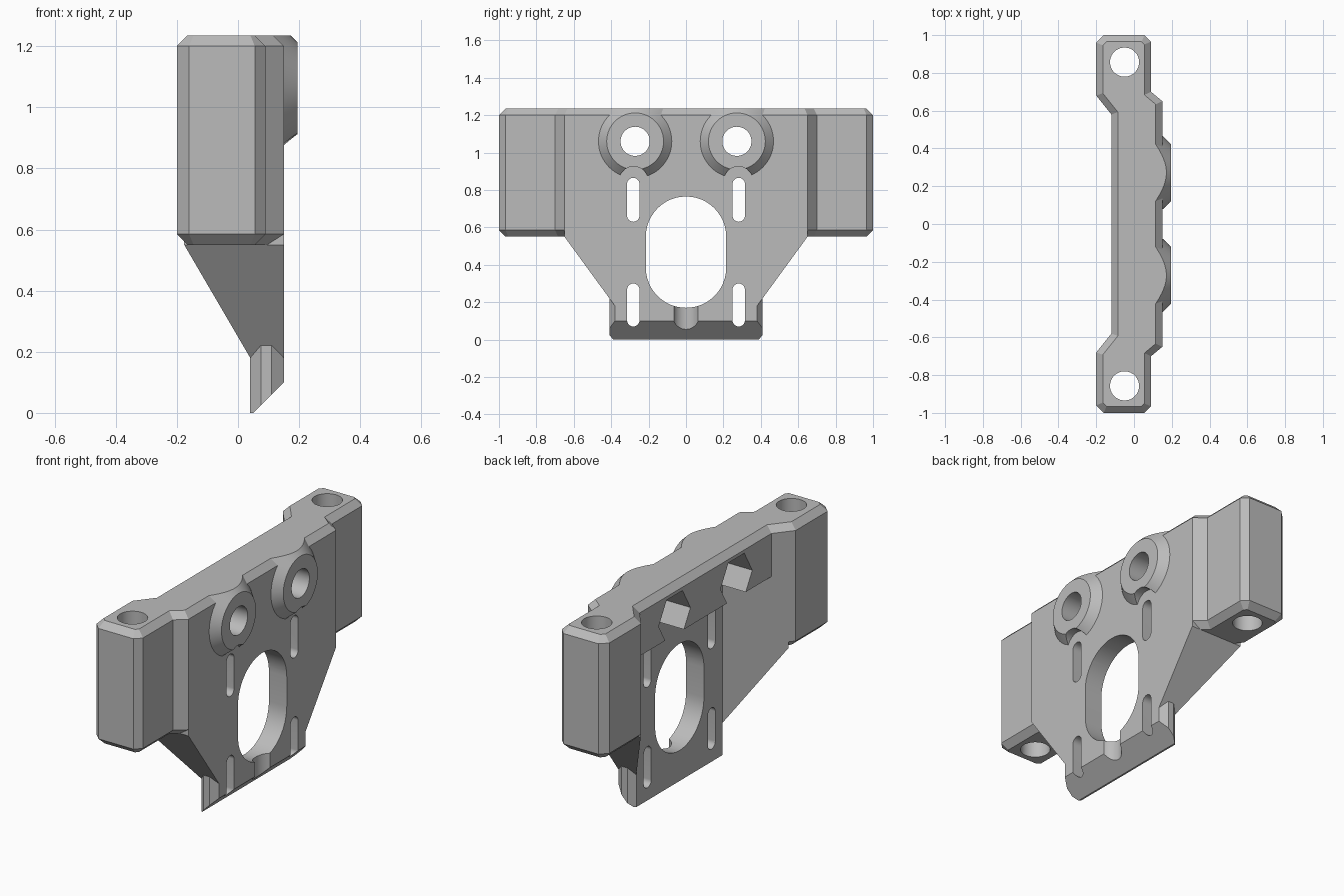
import bpy, bmesh
from math import pi, sin, cos

cube = bpy.data.objects.get("Cube")
if cube:
    bpy.data.objects.remove(cube, do_unlink=True)

grey = bpy.data.materials.new("grey_plastic")
grey.use_nodes = True
grey.diffuse_color = (0.5, 0.5, 0.5, 1)
grey.node_tree.nodes["Principled BSDF"].inputs["Base Color"].default_value = (0.5, 0.5, 0.5, 1)


def arc(u, v, r, start=0, end=2 * pi, n=64, closed=True):
    steps = n if closed else n + 1
    return [(u + r * cos(start + (end - start) * i / n),
             v + r * sin(start + (end - start) * i / n)) for i in range(steps)]


def slot(y, half_width, low, high):
    return (arc(y, high - half_width, half_width, 0, pi, 24, False)
            + arc(y, low + half_width, half_width, pi, 2 * pi, 24, False))


def mirror(points):
    # Close a half outline with its copy on the other side of y = 0
    return points + [(x, -y) for x, y in reversed(points)]


def prism(name, points, axis, low, high, end_points=None, bevel=0):
    place = {"x": lambda u, v, w: (w, u, v),
             "y": lambda u, v, w: (u, w, v),
             "z": lambda u, v, w: (u, v, w)}[axis]
    bm = bmesh.new()
    bottom = [bm.verts.new(place(u, v, low)) for u, v in points]
    top = [bm.verts.new(place(u, v, high)) for u, v in end_points or points]
    caps = [bm.faces.new(bottom), bm.faces.new(top)]
    count = len(bottom)
    for i in range(count):
        j = (i + 1) % count
        bm.faces.new((bottom[i], bottom[j], top[j], top[i]))
    bmesh.ops.recalc_face_normals(bm, faces=bm.faces)
    if bevel:
        edges = {e for f in caps for e in f.edges}
        bmesh.ops.bevel(bm, geom=list(edges), offset=bevel, segments=1,
                        affect="EDGES", profile=0.5)
    mesh = bpy.data.meshes.new(name)
    bm.to_mesh(mesh)
    bm.free()
    obj = bpy.data.objects.new(name, mesh)
    bpy.context.collection.objects.link(obj)
    mesh.materials.append(grey)
    return obj


def combine(target, tool, operation):
    mod = target.modifiers.new("combine", "BOOLEAN")
    mod.operation, mod.solver, mod.object = operation, "EXACT", tool
    bpy.context.view_layer.objects.active = target
    bpy.ops.object.modifier_apply(modifier=mod.name)
    bpy.data.objects.remove(tool, do_unlink=True)


def add(tool):
    combine(body, tool, "UNION")


def cut(tool):
    combine(body, tool, "DIFFERENCE")


TOP = 1.235

# Upper bar with the two thick end blocks
half = [(-0.12, 0.58), (-0.2, 0.68), (-0.2, 0.96), (-0.16, 1), (0.055, 1),
        (0.09, 0.965), (0.09, 0.7), (0.15, 0.65)]
body = prism("mounting_bracket", mirror(half), "z", 0.55, TOP, bevel=0.035)

# Tapered lower plate and its bottom tab
add(prism("lower_plate", [(-0.65, 0.7), (-0.65, 0.55), (-0.38, 0.18), (-0.38, 0),
                          (0.38, 0), (0.38, 0.18), (0.65, 0.55), (0.65, 0.7)],
          "x", -0.2, 0.15))
tab = [(0.04, 0.38), (0.075, 0.41), (0.11, 0.41), (0.15, 0.38)]
add(prism("bottom_tab", mirror(tab), "z", 0, 0.22))

# Wide back pocket with slanted sides
cut(prism("back_pocket", mirror([(0.04, 0.38), (-0.2, 0.68), (-0.3, 0.805)]),
          "z", -0.1, 0.96))

# Chamfer along the front bottom edge
cut(prism("bottom_chamfer", [(0.05, 0), (0.25, 0.2), (0.25, -0.1), (-0.05, -0.1)],
          "y", -1, 1))

for side in (-1, 1):
    y = side * 0.272
    # Conical screw boss, trimmed flush with the top
    boss = prism("boss", arc(y, 1.06, 0.245), "x", 0.1, 0.195, arc(y, 1.06, 0.152))
    trim = prism("boss_trim", [(-1, TOP), (1, TOP), (1, 2), (-1, 2)], "x", -1, 1)
    combine(boss, trim, "DIFFERENCE")
    add(boss)

for side in (-1, 1):
    y = side * 0.272
    # Screw-head clearance, boss bore and nut trap
    cut(prism("head_clearance", arc(side * 0.28, 0.845, 0.08), "x", 0.15, 0.4))
    cut(prism("boss_bore", arc(y, 1.06, 0.078), "x", -0.5, 0.5))
    cut(prism("nut_trap", arc(y, 1.06, 0.14, n=6), "x", -0.4, 0.06))
    # Adjustment slots
    for low, high in ((0.07, 0.3), (0.63, 0.865)):
        cut(prism("slot", slot(side * 0.282, 0.033, low, high), "x", -0.5, 0.5))
    # Vertical bolt hole through the end block
    cut(prism("end_bore", arc(-0.05, side * 0.857, 0.077), "z", 0, 2))
    # Clipped bottom corner
    cut(prism("corner_clip", [(side * 0.385, -0.01), (side * 0.42, 0.025),
                              (side * 0.5, 0.025), (side * 0.5, -0.01)],
              "x", -0.5, 0.5))

# Large central opening and the shaft groove below it
cut(prism("central_opening", slot(0, 0.215, 0.17, 0.765), "x", -0.5, 0.5))
cut(prism("shaft_groove", arc(0.175, 0, 0.07), "z", -0.1, 0.4))

# Smooth the round walls and keep the edges crisp
bpy.ops.object.select_all(action="DESELECT")
body.select_set(True)
bpy.context.view_layer.objects.active = body
bpy.ops.object.shade_smooth_by_angle(angle=pi / 9)
